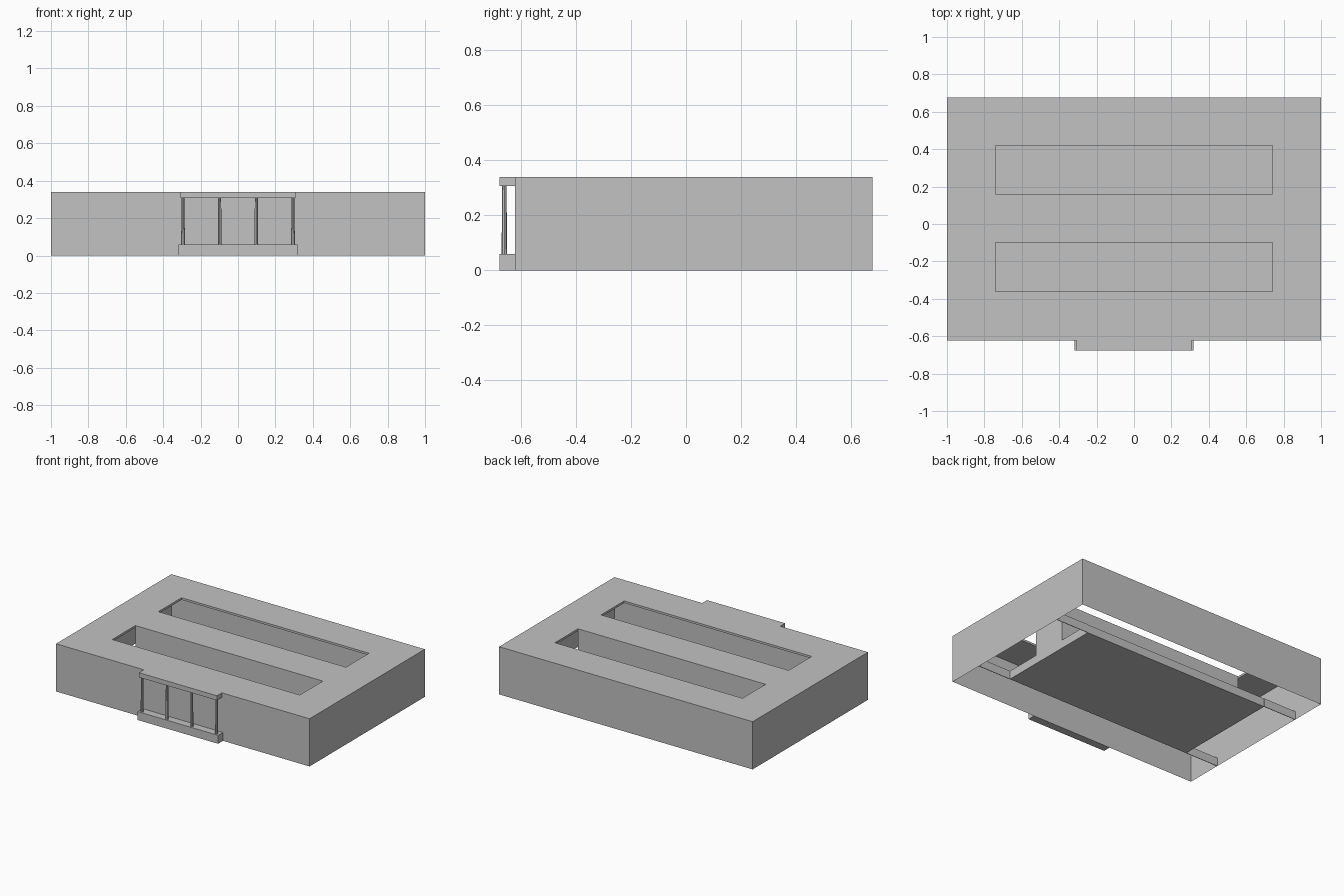
import bpy
import bmesh

if "Cube" in bpy.data.objects:
    bpy.data.objects.remove(bpy.data.objects["Cube"])

grey = bpy.data.materials.new("plain_grey")
grey.use_nodes = True
colour = (0.54, 0.54, 0.54, 1)
grey.diffuse_color = colour
grey.node_tree.nodes["Principled BSDF"].inputs["Base Color"].default_value = colour

# Main dimensions
HEIGHT, ROOF, PLINTH = 0.34, 0.015, 0.06
BACK, FRONT, PORCH = 0.677, -0.622, -0.677
COURT_X = 0.74
COURT_Y = (-0.36, -0.10, 0.16, 0.42)


def finish(name, bm):
    bmesh.ops.recalc_face_normals(bm, faces=bm.faces)
    mesh = bpy.data.meshes.new(name)
    bm.to_mesh(mesh)
    bm.free()
    mesh.materials.append(grey)
    obj = bpy.data.objects.new(name, mesh)
    bpy.context.collection.objects.link(obj)
    return obj


def box(name, x, y, z, open_ends=False):
    """Box between ranges; open_ends leaves off the top and bottom."""
    bm = bmesh.new()
    bmesh.ops.create_cube(bm, size=1)
    for v in bm.verts:
        v.co = [r[1] if c > 0 else r[0] for c, r in zip(v.co, (x, y, z))]
    if open_ends:
        bm.normal_update()
        ends = [f for f in bm.faces if abs(f.normal.z) > 0.5]
        bmesh.ops.delete(bm, geom=ends, context="FACES_ONLY")
    return finish(name, bm)


# Outer walls, open underneath
box("outer_walls", (-1, 1), (FRONT, BACK), (0, HEIGHT), True)

# Roof slab with two long openings
xs = (-1, -COURT_X, COURT_X, 1)
ys = (FRONT, *COURT_Y, BACK)
bm = bmesh.new()
grid = [[bm.verts.new((x, y, HEIGHT)) for y in ys] for x in xs]
for i in range(len(xs) - 1):
    for j in range(len(ys) - 1):
        if i == 1 and j in (1, 3):
            continue
        bm.faces.new((grid[i][j], grid[i + 1][j], grid[i + 1][j + 1], grid[i][j + 1]))
roof = finish("roof", bm)
solid = roof.modifiers.new("thickness", "SOLIDIFY")
solid.thickness = ROOF
solid.offset = -1

# Central block between the openings, on a low floor slab
box("central_block", (-COURT_X, COURT_X), COURT_Y[1:3], (0, HEIGHT - ROOF))
box("courtyard_floor", (-COURT_X, COURT_X), (COURT_Y[0], COURT_Y[3]), (0, PLINTH))

# Low kerbs continuing the floor edges out to the side walls
for side, y in (("front", COURT_Y[0]), ("back", COURT_Y[3])):
    for hand, x in (("right", (-1, -COURT_X)), ("left", (COURT_X, 1))):
        box(f"{side}_{hand}_kerb", x, (y - 0.002, y + 0.002), (0, PLINTH))

# Porch: step, canopy and four slim columns
box("porch_step", (-0.317, 0.317), (PORCH, FRONT), (0, PLINTH))
box("porch_canopy", (-0.308, 0.308), (PORCH, FRONT), (0.307, HEIGHT))
for i in range(4):
    bm = bmesh.new()
    bmesh.ops.create_cone(bm, cap_ends=True, segments=8, radius1=0.01,
                          radius2=0.008, depth=0.307 - PLINTH)
    column = finish(f"porch_column_{i + 1}", bm)
    column.location = (-0.294 + 0.196 * i, -0.66, (0.307 + PLINTH) / 2)
